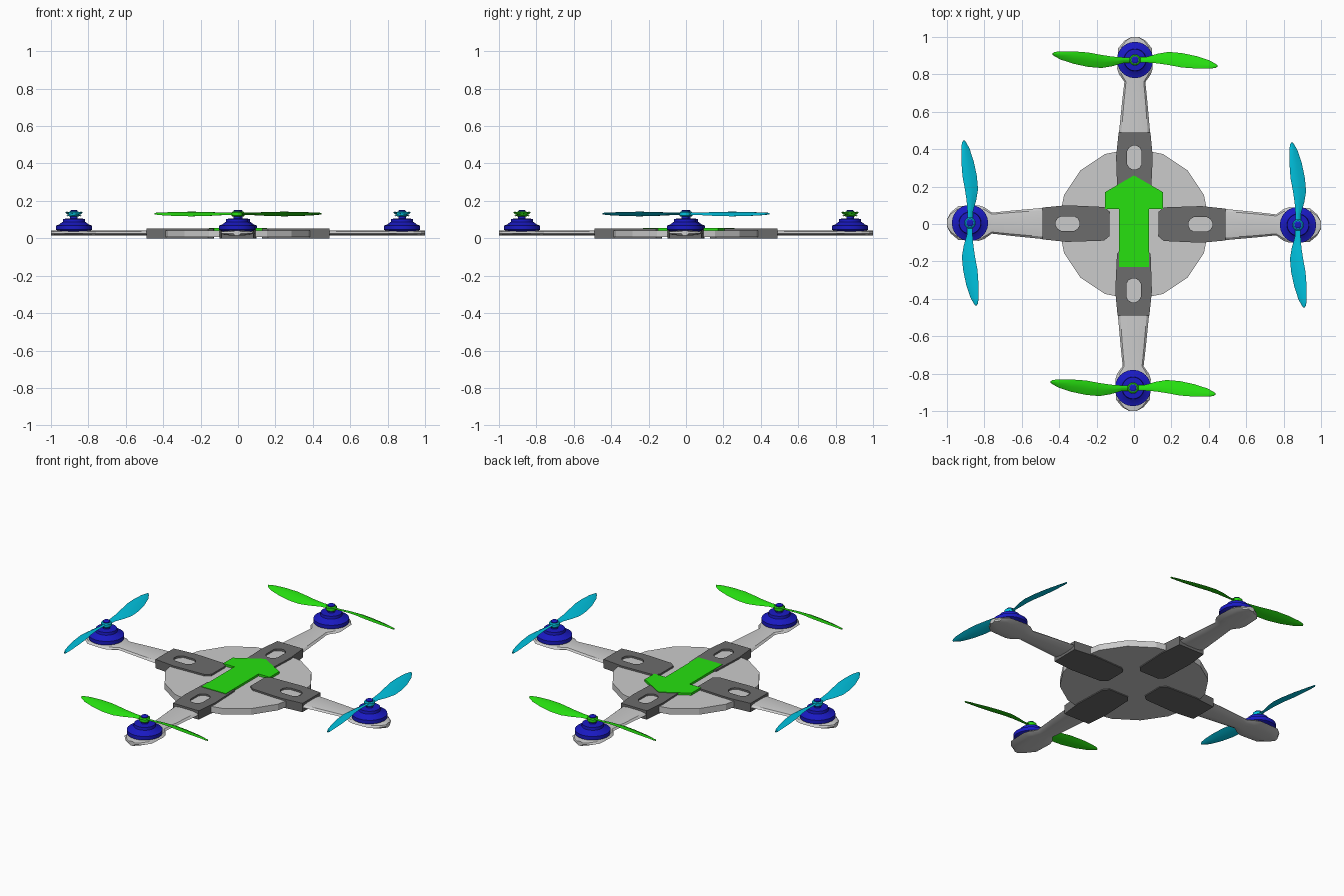
import bpy, bmesh
from math import sin, cos, pi, radians
from mathutils import Matrix, Vector

if "Cube" in bpy.data.objects:
    bpy.data.objects.remove(bpy.data.objects["Cube"])


def material(name, rgb):
    m = bpy.data.materials.new(name)
    m.diffuse_color = (*rgb, 1)
    m.use_nodes = True
    m.node_tree.nodes["Principled BSDF"].inputs["Base Color"].default_value = m.diffuse_color
    return m


BLUE = material("motor_blue", (0.01, 0.01, 0.55))
GREEN = material("bright_green", (0.02, 0.75, 0.005))
CYAN = material("cyan", (0.0, 0.55, 0.75))
DARK = material("dark_grey", (0.15, 0.15, 0.15))


def finish(bm, name, mat=None, smooth=None):
    bmesh.ops.recalc_face_normals(bm, faces=bm.faces)
    me = bpy.data.meshes.new(name)
    bm.to_mesh(me)
    bm.free()
    ob = bpy.data.objects.new(name, me)
    bpy.context.collection.objects.link(ob)
    if mat:
        me.materials.append(mat)
    if smooth:
        bpy.ops.object.select_all(action='DESELECT')
        ob.select_set(True)
        bpy.context.view_layer.objects.active = ob
        bpy.ops.object.shade_smooth_by_angle(angle=radians(smooth))
    return ob


def add_loft(bm, rings):
    """Skin closed rings of equal length and cap both ends."""
    vs = [[bm.verts.new(p) for p in r] for r in rings]
    n = len(vs[0])
    for a, b in zip(vs, vs[1:]):
        for i in range(n):
            bm.faces.new((a[i], a[(i + 1) % n], b[(i + 1) % n], b[i]))
    bm.faces.new(vs[0])
    bm.faces.new(vs[-1])


def add_turned(bm, profile, sides):
    add_loft(bm, [[(r * cos(2 * pi * i / sides), r * sin(2 * pi * i / sides), z)
                   for i in range(sides)] for r, z in profile])


def add_plate(bm, loops, z0, z1):
    """Flat plate from an outline, with any further loops as holes."""
    edges = []
    for loop in loops:
        vs = [bm.verts.new((x, y, z0)) for x, y in loop]
        edges += [bm.edges.new((vs[i - 1], vs[i])) for i in range(len(vs))]
    fill = bmesh.ops.triangle_fill(bm, edges=edges, use_beauty=True)
    faces = [f for f in fill["geom"] if isinstance(f, bmesh.types.BMFace)]
    ext = bmesh.ops.extrude_face_region(bm, geom=faces, use_keep_orig=True)
    top = [v for v in ext["geom"] if isinstance(v, bmesh.types.BMVert)]
    bmesh.ops.translate(bm, verts=top, vec=(0, 0, z1 - z0))


def mirrored(half):
    return half + [(-x, y) for x, y in reversed(half) if x]


# Central body disc, 16 flat sides
bm = bmesh.new()
add_turned(bm, [(0.405, 0.006), (0.405, 0.043)], 16)
finish(bm, "body_disc")

# Direction arrow lying on the body
bm = bmesh.new()
add_plate(bm, [mirrored([(0, 0.26), (0.155, 0.17), (0.155, 0.08),
                         (0.08, 0.08), (0.08, -0.23)])], 0.043, 0.056)
finish(bm, "direction_arrow", GREEN)


# Arm: shallow rounded beam with a motor pod at the end
def make_arm(name):
    spans = [(0.2, 0.07), (0.49, 0.083), (0.65, 0.068), (0.76, 0.056), (0.80, 0.085),
             (0.83, 0.095), (0.94, 0.09), (0.98, 0.056), (1.0, 0.02)]
    section = [(-1, 0.027), (-0.85, 0.037), (-0.45, 0.041), (0.45, 0.041), (0.85, 0.037),
               (1, 0.027), (0.7, 0.018), (0.3, 0.015), (-0.3, 0.015), (-0.7, 0.018)]
    bm = bmesh.new()
    add_loft(bm, [[(w * x, y, z) for x, z in section] for y, w in spans])
    return finish(bm, name, smooth=25)


# Clamp: solid lower half, slotted upper half
def make_clamp(name):
    outline = mirrored([(0.065, 0.13), (0.09, 0.16), (0.098, 0.36), (0.085, 0.49)])
    slot = [(0.04 * cos(a) + 0, (0.38 if sin(a) > 0 else 0.33) + 0.04 * sin(a))
            for a in [pi * (i + 0.5) / 6 for i in range(12)]]
    bm = bmesh.new()
    add_plate(bm, [outline], 0.0, 0.026)
    add_plate(bm, [outline, slot], 0.026, 0.053)
    return finish(bm, name, DARK)


# Motor: turned stack with a shaft
def make_motor(name):
    bm = bmesh.new()
    add_turned(bm, [(0.075, 0.036), (0.097, 0.046), (0.097, 0.068), (0.083, 0.072),
                    (0.060, 0.088), (0.058, 0.104), (0.02, 0.106), (0.02, 0.147),
                    (0.012, 0.152)], 24)
    return finish(bm, name, BLUE, 30)


# Propeller: two twisted blades on a hub; flip gives the opposite rotation
def make_propeller(name, mat, flip):
    spans = [(0.005, 0.014, -0.014), (0.06, 0.016, -0.014), (0.12, 0.033, -0.018),
             (0.18, 0.043, -0.027), (0.25, 0.037, -0.040), (0.33, 0.020, -0.046),
             (0.40, -0.003, -0.046), (0.43, -0.020, -0.043), (0.441, -0.028, -0.036)]
    section = [(-1, 0), (-0.5, 0.005), (0.2, 0.006), (1, 0), (0.2, -0.003), (-0.5, -0.003)]
    bm = bmesh.new()
    for s in (1, -1):
        rings = []
        for r, a, b in spans:
            mid, half = (a + b) / 2, (a - b) / 2
            rings.append([(s * r, s * (mid + half * t), 0.130 - 0.32 * half * t + h)
                          for t, h in section])
        add_loft(bm, rings)
    add_turned(bm, [(0.024, 0.116), (0.03, 0.121), (0.03, 0.137), (0.024, 0.142)], 16)
    if flip:
        for v in bm.verts:
            v.co.x, v.co.y = v.co.y, v.co.x
    return finish(bm, name, mat, 40)


# Four identical booms; propellers alternate in direction and colour
for i, side in enumerate(("back", "left", "front", "right")):
    turn = Matrix.Rotation(radians(90 * i - 0.35), 4, 'Z')
    make_arm(side + "_arm").matrix_world = turn
    make_clamp(side + "_clamp").matrix_world = turn
    hub = Matrix.Translation(turn @ Vector((0, 0.877, 0)))
    make_motor(side + "_motor").matrix_world = hub
    across = i % 2 == 1
    make_propeller(side + "_propeller", CYAN if across else GREEN, across).matrix_world = hub
